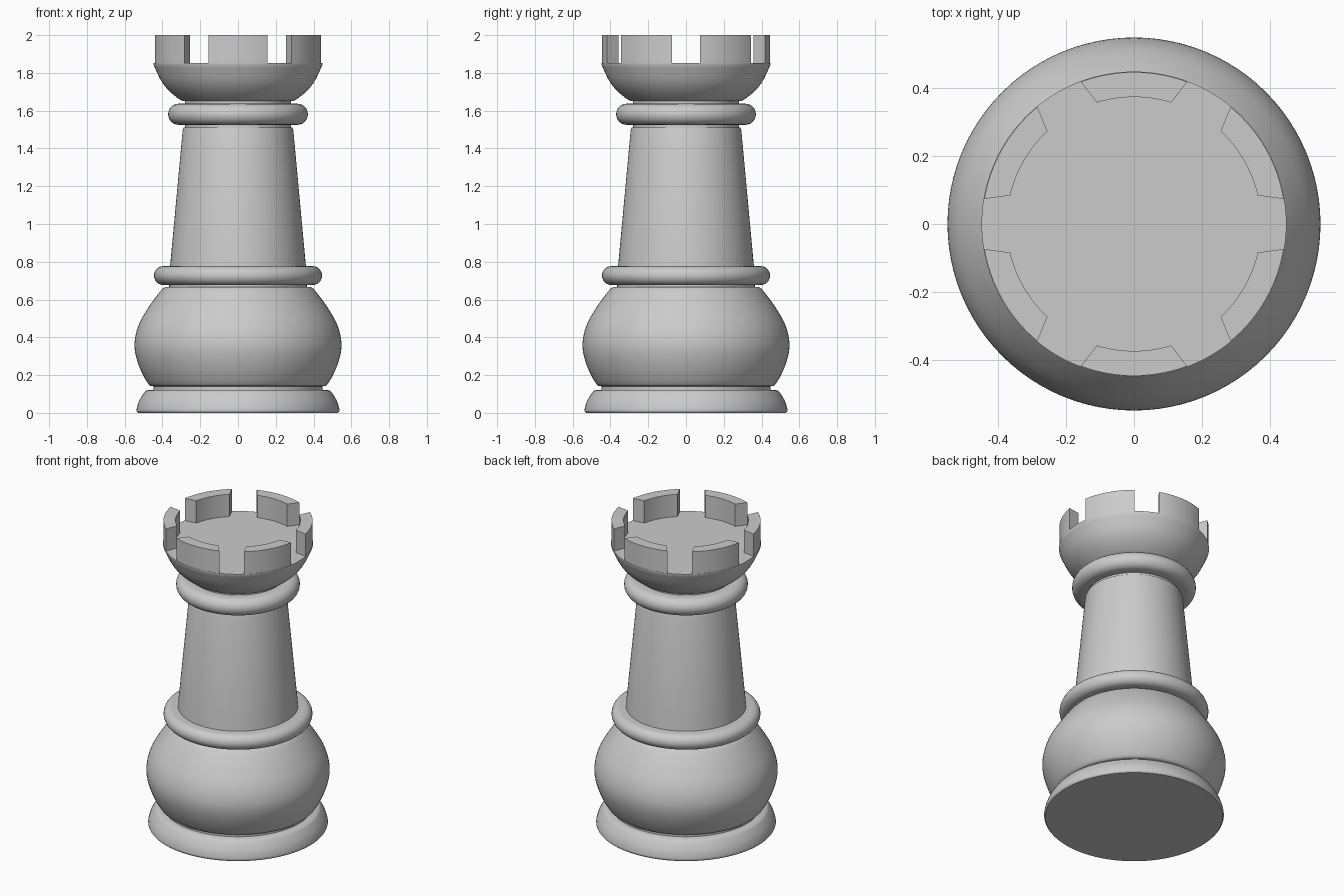
import bpy, bmesh, math
from mathutils import Vector

cube = bpy.data.objects.get("Cube")
if cube:
    bpy.data.objects.remove(cube)

SIDES = 96

grey = bpy.data.materials.new("stone_grey")
grey.use_nodes = True
colour = (0.6, 0.6, 0.6, 1)
grey.diffuse_color = colour
grey.node_tree.nodes["Principled BSDF"].inputs["Base Color"].default_value = colour


def finish(name, bm):
    bmesh.ops.recalc_face_normals(bm, faces=bm.faces)
    mesh = bpy.data.meshes.new(name)
    bm.to_mesh(mesh)
    bm.free()
    mesh.materials.append(grey)
    ob = bpy.data.objects.new(name, mesh)
    bpy.context.collection.objects.link(ob)
    bpy.ops.object.select_all(action='DESELECT')
    ob.select_set(True)
    bpy.context.view_layer.objects.active = ob
    bpy.ops.object.shade_smooth_by_angle(angle=math.radians(32))
    return ob


def smooth_path(points, steps=5):
    """Catmull-Rom curve through the (radius, height) points."""
    p = [Vector(q) for q in points]
    p = [p[0] * 2 - p[1]] + p + [p[-1] * 2 - p[-2]]
    path = []
    for a, b, c, d in zip(p, p[1:], p[2:], p[3:]):
        for i in range(steps):
            t = i / steps
            path.append((2 * b + (c - a) * t + (2 * a - 5 * b + 4 * c - d) * t * t
                         + (3 * b - a - 3 * c + d) * t ** 3) / 2)
    return path + [p[-2]]


def lathe(name, profile):
    """Turned solid with flat caps."""
    bm = bmesh.new()
    rings = []
    for r, z in profile:
        rings.append([bm.verts.new((r * math.cos(math.tau * i / SIDES),
                                    r * math.sin(math.tau * i / SIDES), z))
                      for i in range(SIDES)])
    for low, high in zip(rings, rings[1:]):
        for i in range(SIDES):
            j = (i + 1) % SIDES
            bm.faces.new((low[i], low[j], high[j], high[i]))
    bm.faces.new(rings[0])
    bm.faces.new(rings[-1])
    return finish(name, bm)


def collar(name, radius, bottom, top):
    """Disc with a fully rounded rim."""
    h = (top - bottom) / 2
    arc = [math.pi * (k / 12 - 0.5) for k in range(13)]
    lathe(name, [(radius - h + h * math.cos(a), bottom + h + h * math.sin(a)) for a in arc])


# Foot, bulb and their groove
lathe("foot", smooth_path([(0.53, 0), (0.537, 0.015), (0.525, 0.06), (0.495, 0.11), (0.475, 0.122)]))
lathe("foot_groove", [(0.448, 0.11), (0.448, 0.15)])
lathe("bulb", smooth_path([(0.445, 0.14), (0.475, 0.153), (0.525, 0.25), (0.548, 0.355),
                           (0.528, 0.46), (0.473, 0.56), (0.41, 0.645), (0.385, 0.667)]))

# Collars, shaft and necks
lathe("lower_neck", [(0.365, 0.65), (0.365, 0.7)])
collar("lower_collar", 0.445, 0.677, 0.777)
lathe("shaft", [(0.362, 0.75), (0.293, 1.495), (0.288, 1.51)])
lathe("upper_neck", [(0.28, 1.5), (0.28, 1.67)])
collar("upper_collar", 0.37, 1.525, 1.637)

# Crown bowl with a flat floor
lathe("crown_bowl", smooth_path([(0.285, 1.65), (0.31, 1.66), (0.365, 1.705),
                                 (0.408, 1.76), (0.448, 1.845)]) + [Vector((0.448, 1.853))])

# Six battlements, sides nearly square to the gaps
bm = bmesh.new()
STEPS = 12
for k in range(6):
    middle = math.radians(30 + 60 * k)
    sections = []
    for i in range(STEPS + 1):
        t = 2 * i / STEPS - 1
        a_out = middle + t * math.radians(20.5)
        a_in = middle + t * math.radians(17)
        sections.append([bm.verts.new((r * math.cos(a), r * math.sin(a), z))
                         for r, a, z in ((0.446, a_out, 1.85), (0.446, a_out, 2),
                                         (0.373, a_in, 2), (0.373, a_in, 1.85))])
    for s, e in zip(sections, sections[1:]):
        for i in range(4):
            j = (i + 1) % 4
            bm.faces.new((s[i], s[j], e[j], e[i]))
    bm.faces.new(sections[0])
    bm.faces.new(sections[-1])
finish("battlements", bm)
